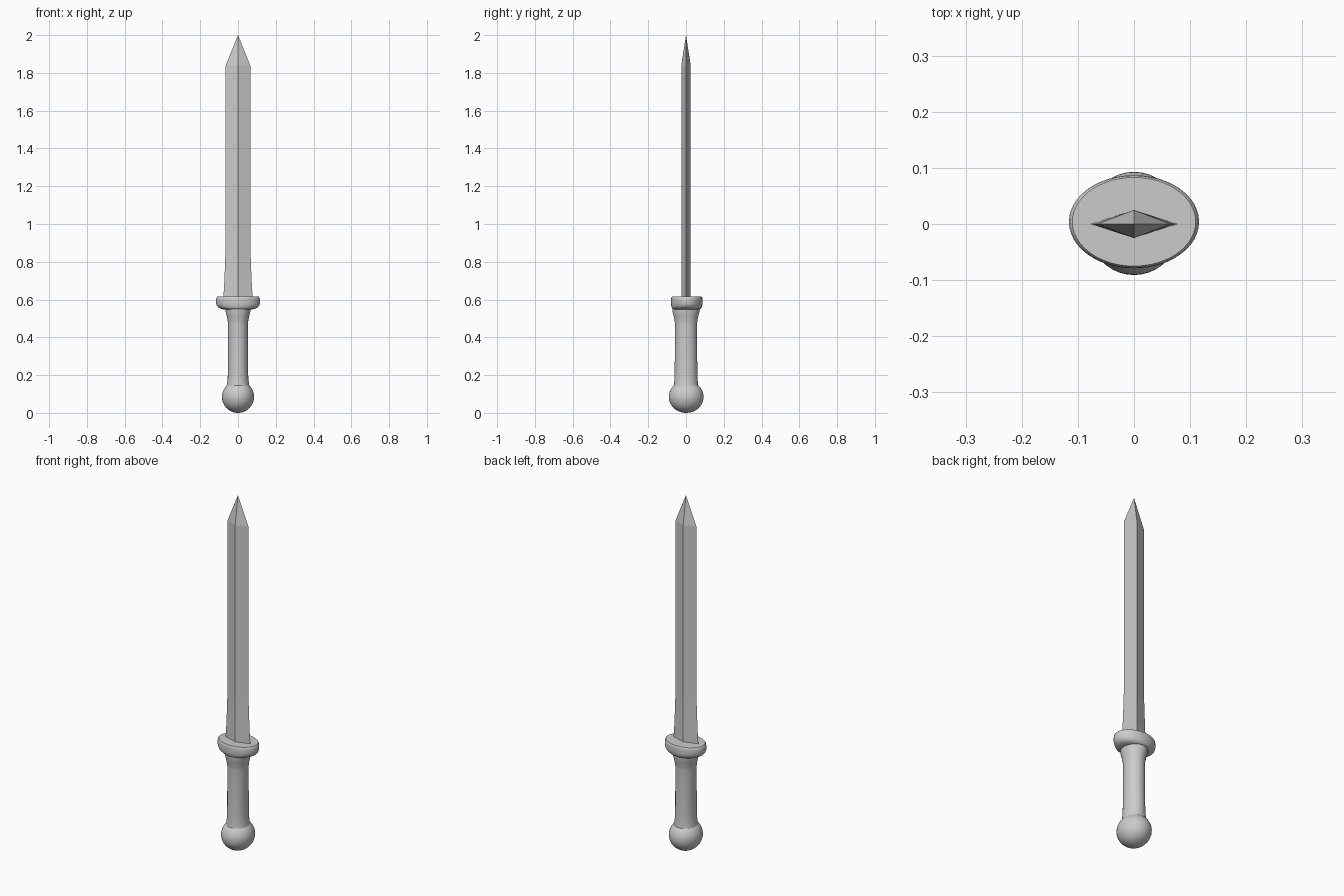
import bpy, bmesh, math

if "Cube" in bpy.data.objects:
    bpy.data.objects.remove(bpy.data.objects["Cube"])

steel = bpy.data.materials.new("plain_grey")
steel.diffuse_color = (0.6, 0.6, 0.6, 1)
steel.use_nodes = True
steel.node_tree.nodes["Principled BSDF"].inputs["Base Color"].default_value = steel.diffuse_color


def loft(name, rings, sides, smooth, tip=None):
    """Stack elliptical rings (z, half x, half y, centre y) and skin them."""
    bm = bmesh.new()
    loops = []
    for z, rx, ry, cy in rings:
        loops.append([bm.verts.new((rx * math.cos(math.tau * i / sides),
                                    cy + ry * math.sin(math.tau * i / sides), z))
                      for i in range(sides)])
    for a, b in zip(loops, loops[1:]):
        for i in range(sides):
            j = (i + 1) % sides
            bm.faces.new((a[i], a[j], b[j], b[i]))
    bm.faces.new(loops[0][::-1])
    if tip:
        apex = bm.verts.new(tip)
        for i in range(sides):
            bm.faces.new((loops[-1][i], loops[-1][(i + 1) % sides], apex))
    else:
        bm.faces.new(loops[-1])
    bmesh.ops.recalc_face_normals(bm, faces=bm.faces[:])
    me = bpy.data.meshes.new(name)
    bm.to_mesh(me)
    bm.free()
    ob = bpy.data.objects.new(name, me)
    bpy.context.collection.objects.link(ob)
    me.materials.append(steel)
    if smooth:
        bpy.ops.object.select_all(action='DESELECT')
        ob.select_set(True)
        bpy.context.view_layer.objects.active = ob
        bpy.ops.object.shade_smooth_by_angle(angle=math.radians(35))
    return ob


# ball pommel, slightly wider in depth, open toward the grip
ball = []
for k in range(19):
    t = math.radians(3 + k * (135 - 3) / 18)
    ball.append((0.085 - 0.085 * math.cos(t), 0.085 * math.sin(t), 0.092 * math.sin(t), 0.001))
loft("pommel", ball, 40, True)

# oval grip flaring at both ends
loft("grip", [(0.13, 0.063, 0.067, 0), (0.15, 0.059, 0.064, 0), (0.18, 0.055, 0.061, 0),
              (0.22, 0.053, 0.060, 0), (0.34, 0.053, 0.059, 0), (0.47, 0.053, 0.058, 0),
              (0.485, 0.054, 0.060, 0), (0.515, 0.060, 0.066, 0), (0.54, 0.066, 0.072, 0),
              (0.56, 0.066, 0.072, 0)], 40, True)

# oval guard with rounded underside
loft("guard", [(0.547, 0.070, 0.068, 0.003), (0.551, 0.090, 0.075, 0.003),
               (0.558, 0.104, 0.079, 0.003), (0.568, 0.112, 0.082, 0.004),
               (0.580, 0.116, 0.083, 0.004), (0.600, 0.116, 0.083, 0.004),
               (0.610, 0.114, 0.082, 0.004), (0.615, 0.110, 0.079, 0.004)], 48, True)

# diamond-section blade with a pointed tip
loft("blade", [(0.60, 0.078, 0.025, 0), (0.70, 0.072, 0.025, 0), (0.86, 0.066, 0.025, 0),
               (1.84, 0.065, 0.025, 0)], 4, False, tip=(0, 0, 2.0))
